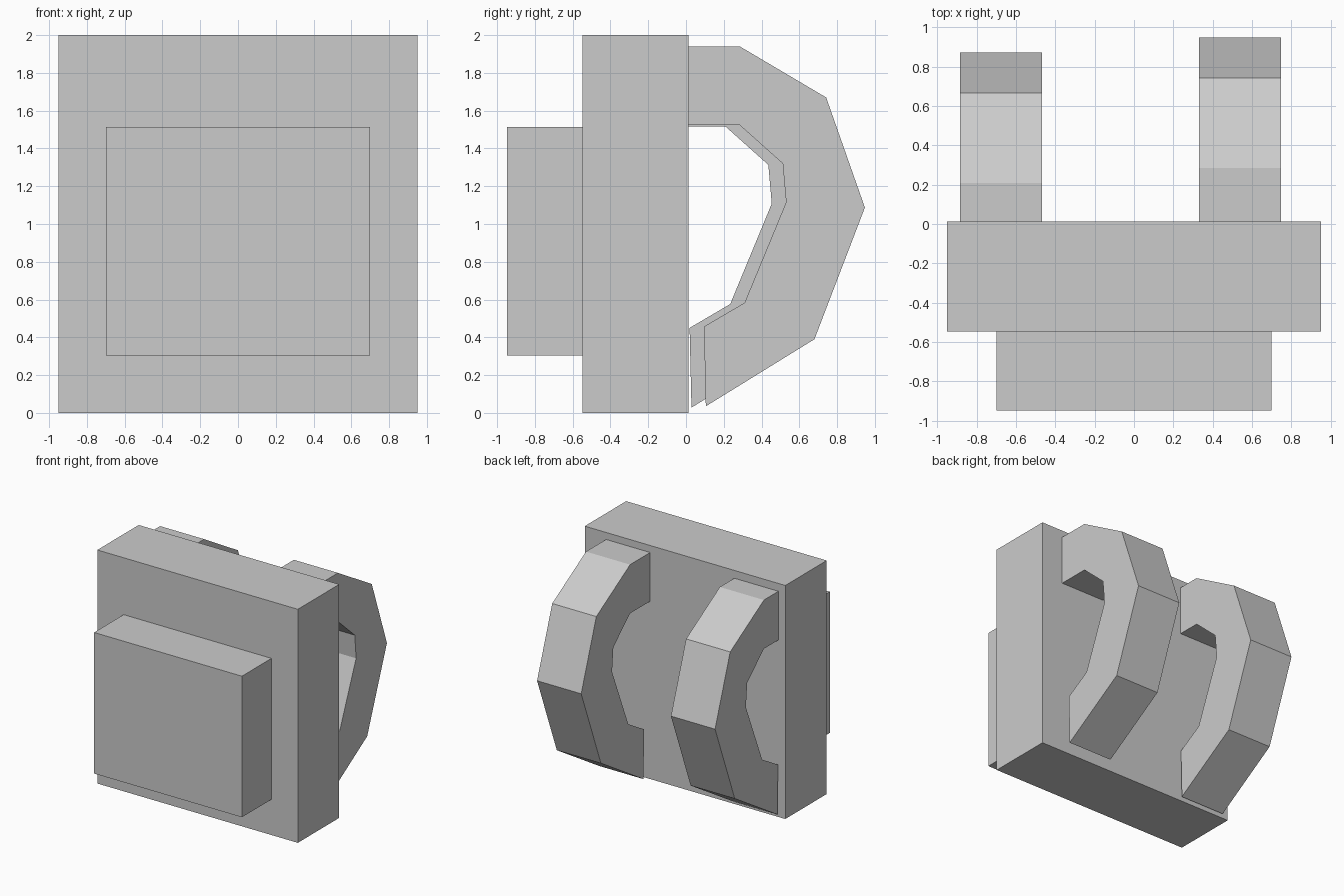
import bpy, bmesh

if "Cube" in bpy.data.objects:
    bpy.data.objects.remove(bpy.data.objects["Cube"])


def finish(name, bm):
    bmesh.ops.recalc_face_normals(bm, faces=bm.faces)
    mesh = bpy.data.meshes.new(name)
    bm.to_mesh(mesh)
    bm.free()
    obj = bpy.data.objects.new(name, mesh)
    bpy.context.collection.objects.link(obj)
    return obj


def box(name, lo, hi):
    bm = bmesh.new()
    bmesh.ops.create_cube(bm, size=1)
    for v in bm.verts:
        v.co = [(a + b) / 2 + c * (b - a) for a, b, c in zip(lo, hi, v.co)]
    return finish(name, bm)


# Shoulder strap: paired outer and inner (y, z) points from top to bottom
OUTER = [(0.01, 1.94), (0.285, 1.94), (0.742, 1.67), (0.947, 1.087), (0.68, 0.39), (0.105, 0.035)]
INNER = [(0.01, 1.523), (0.285, 1.523), (0.512, 1.32), (0.53, 1.115), (0.31, 0.583), (0.095, 0.457)]


def strap(name, x, width, dy, dz):
    bm = bmesh.new()
    rings = []
    for (oy, oz), (iy, iz) in zip(OUTER, INNER):
        corners = [(x, oy, oz), (x + width, oy, oz), (x + width, iy, iz), (x, iy, iz)]
        rings.append([bm.verts.new((a, b + dy, c + dz)) for a, b, c in corners])
    for r, s in zip(rings, rings[1:]):
        for i in range(4):
            j = (i + 1) % 4
            bm.faces.new((r[i], r[j], s[j], s[i]))
    bm.faces.new(rings[0])
    bm.faces.new(rings[-1])
    return finish(name, bm)


# Main bag and front pocket
box("bag_body", (-0.95, -0.547, 0), (0.95, 0.013, 2))
box("front_pocket", (-0.7, -0.947, 0.305), (0.7, -0.547, 1.513))

# Two straps, the left one sits slightly closer to the bag
strap("right_strap", 0.33, 0.418, 0, 0)
strap("left_strap", -0.885, 0.418, -0.076, -0.007)
